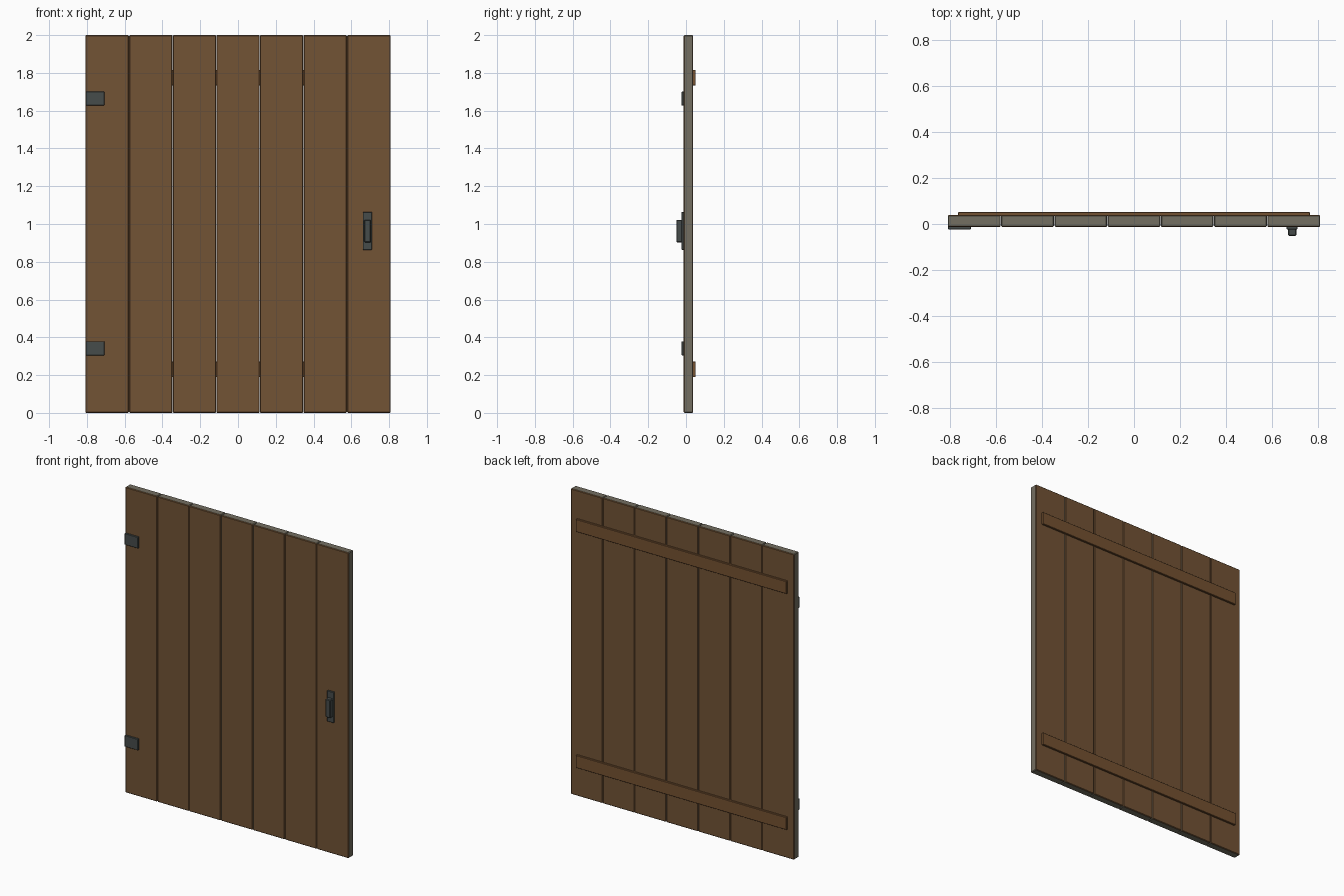
import bpy, bmesh
from mathutils import Vector

if "Cube" in bpy.data.objects:
    bpy.data.objects.remove(bpy.data.objects["Cube"])


def material(name, r, g, b):
    """Flat colour given as sRGB 0-255, stored linear."""
    m = bpy.data.materials.new(name)
    m.diffuse_color = [((c / 255 + 0.055) / 1.055) ** 2.4 for c in (r, g, b)] + [1]
    m.use_nodes = True
    m.node_tree.nodes["Principled BSDF"].inputs["Base Color"].default_value = m.diffuse_color
    return m


WOOD = material("brown_wood", 114, 83, 53)
BATTEN = material("batten_wood", 116, 81, 49)
GRAIN = material("grey_end_grain", 116, 111, 97)
IRON = material("dark_iron", 70, 76, 75)


def box(name, x, y, z, mats, bevel=0.0):
    """Box between (min, max) pairs; a second material goes on the edge faces."""
    bm = bmesh.new()
    bmesh.ops.create_cube(bm, size=1)
    lo, hi = Vector((x[0], y[0], z[0])), Vector((x[1], y[1], z[1]))
    bmesh.ops.scale(bm, vec=hi - lo, verts=bm.verts)
    bmesh.ops.translate(bm, vec=(lo + hi) / 2, verts=bm.verts)
    if bevel:
        bmesh.ops.bevel(bm, geom=bm.edges[:], offset=bevel, segments=1,
                        affect='EDGES', profile=0.5)
    bm.normal_update()
    if len(mats) > 1:
        for f in bm.faces:
            f.material_index = 0 if abs(f.normal.y) > 0.5 else 1
    me = bpy.data.meshes.new(name)
    bm.to_mesh(me)
    bm.free()
    for m in mats:
        me.materials.append(m)
    ob = bpy.data.objects.new(name, me)
    bpy.context.collection.objects.link(ob)
    return ob


FRONT, BACK, HALF, COUNT = -0.012, 0.038, 0.808, 7

# Seven upright planks with chamfered edges and hairline gaps
pitch = 2 * HALF / COUNT
for i in range(COUNT):
    x0 = -HALF + i * pitch
    gap0 = 0.001 if i else 0
    gap1 = 0.001 if i < COUNT - 1 else 0
    box(f"plank_{i + 1}", (x0 + gap0, x0 + pitch - gap1), (FRONT, BACK), (0, 2),
        [WOOD, GRAIN], 0.004)

# Two cross battens on the back
for label, z in (("lower", 0.23), ("upper", 1.775)):
    box(f"{label}_batten", (-0.763, 0.763), (BACK - 0.004, 0.051),
        (z - 0.041, z + 0.041), [BATTEN], 0.002)

# Two hinge plates on the front
for label, z in (("lower", 0.342), ("upper", 1.664)):
    box(f"{label}_hinge", (-0.806, -0.708), (-0.023, FRONT + 0.002),
        (z - 0.037, z + 0.037), [IRON], 0.002)

# Handle: back plate and grip
box("handle_plate", (0.661, 0.709), (-0.023, FRONT + 0.002), (0.863, 1.064), [IRON], 0.002)
box("handle_grip", (0.668, 0.704), (-0.051, -0.02), (0.903, 1.022), [IRON], 0.004)
